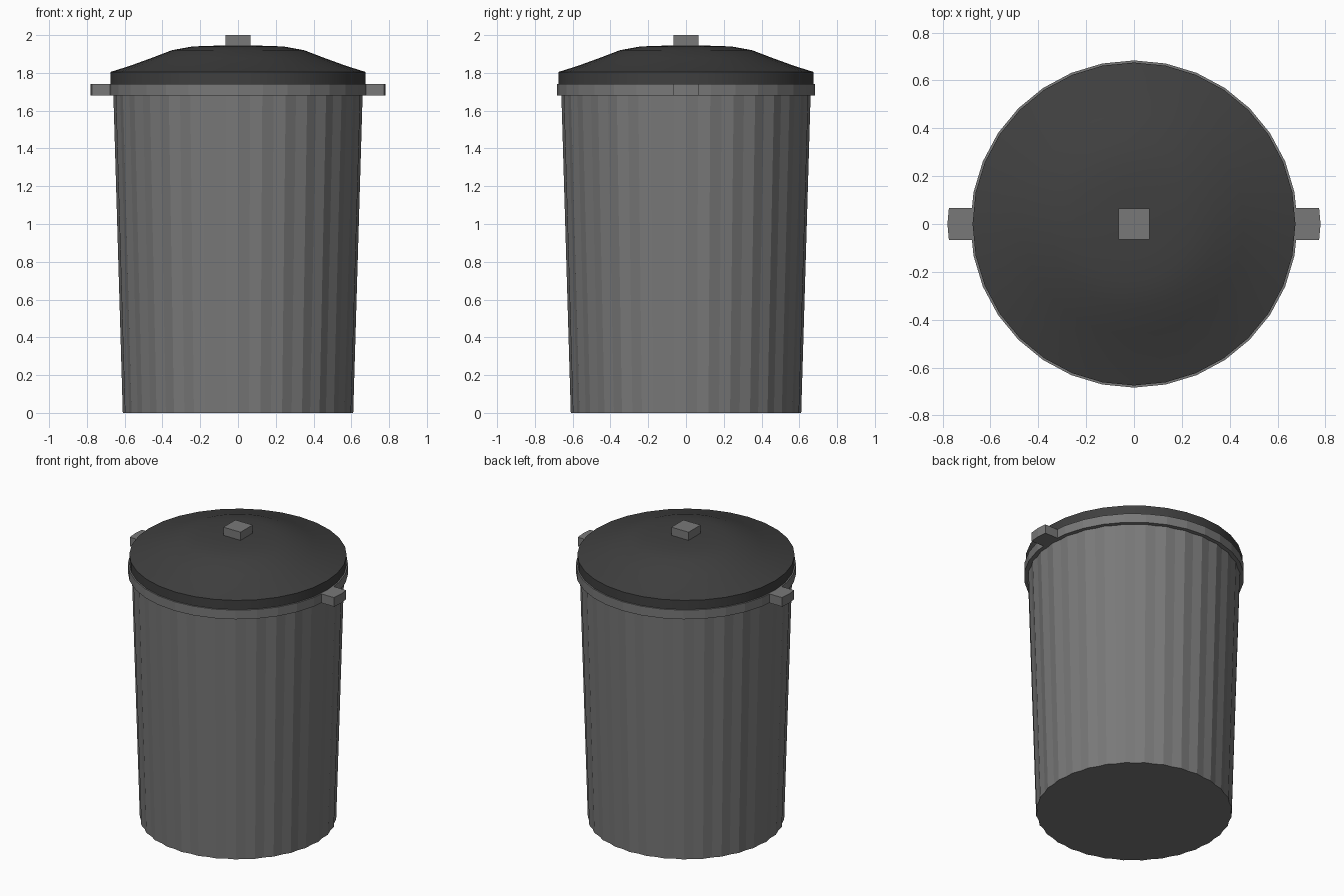
import bpy, bmesh, math

if "Cube" in bpy.data.objects:
    bpy.data.objects.remove(bpy.data.objects["Cube"])


def material(name, v):
    m = bpy.data.materials.new(name)
    m.diffuse_color = (v, v, v, 1)
    m.use_nodes = True
    m.node_tree.nodes["Principled BSDF"].inputs["Base Color"].default_value = m.diffuse_color
    return m


GREY = material("mid grey plastic", 0.19)
DARK = material("dark grey plastic", 0.05)


def finish(name, bm, mat):
    bmesh.ops.recalc_face_normals(bm, faces=bm.faces)
    me = bpy.data.meshes.new(name)
    bm.to_mesh(me)
    bm.free()
    me.materials.append(mat)
    ob = bpy.data.objects.new(name, me)
    bpy.context.collection.objects.link(ob)
    return ob


def lathe(name, profile, sides, mat, flute=0.0, smooth=False):
    """Capped solid from (radius, height) rings; flute pulls in every other column."""
    bm = bmesh.new()
    rings = []
    for r, z in profile:
        ring = []
        for i in range(sides):
            a = 2 * math.pi * i / sides
            rr = r - flute * (i % 2)
            ring.append(bm.verts.new((rr * math.cos(a), rr * math.sin(a), z)))
        rings.append(ring)
    for lo, hi in zip(rings, rings[1:]):
        for i in range(sides):
            j = (i + 1) % sides
            bm.faces.new((lo[i], lo[j], hi[j], hi[i]))
    bm.faces.new(rings[0][::-1])
    bm.faces.new(rings[-1])
    ob = finish(name, bm, mat)
    if smooth:
        bpy.ops.object.select_all(action='DESELECT')
        ob.select_set(True)
        bpy.context.view_layer.objects.active = ob
        bpy.ops.object.shade_smooth_by_angle(angle=math.radians(35))
    return ob


def block(name, outline, z0, z1, mat):
    """Straight extrusion of a plan outline."""
    bm = bmesh.new()
    f = bm.faces.new([bm.verts.new((x, y, z0)) for x, y in outline])
    new = bmesh.ops.extrude_face_region(bm, geom=[f])["geom"]
    bmesh.ops.translate(bm, vec=(0, 0, z1 - z0),
                        verts=[v for v in new if isinstance(v, bmesh.types.BMVert)])
    return finish(name, bm, mat)


# Fluted, tapering can
lathe("can_body", [(0.61, 0), (0.66, 1.69)], 64, GREY, flute=0.008)

# Rim band round the top of the can
lathe("rim", [(0.684, 1.68), (0.684, 1.742)], 32, GREY)

# Domed lid
lathe("lid", [(0.675, 1.742), (0.675, 1.805), (0.57, 1.838), (0.46, 1.878),
              (0.35, 1.92), (0.24, 1.94), (0.12, 1.944)], 32, DARK, smooth=True)

# Knob on the lid
block("lid_knob", [(-0.065, -0.065), (0.065, -0.065), (0.065, 0.065), (-0.065, 0.065)],
      1.935, 2.0, GREY)

# Side handles with a slightly pointed outer end
for side, s in (("left", -1), ("right", 1)):
    block(side + "_handle", [(s * 0.66, -0.066), (s * 0.774, -0.066), (s * 0.78, 0),
                             (s * 0.774, 0.066), (s * 0.66, 0.066)], 1.68, 1.742, GREY)
